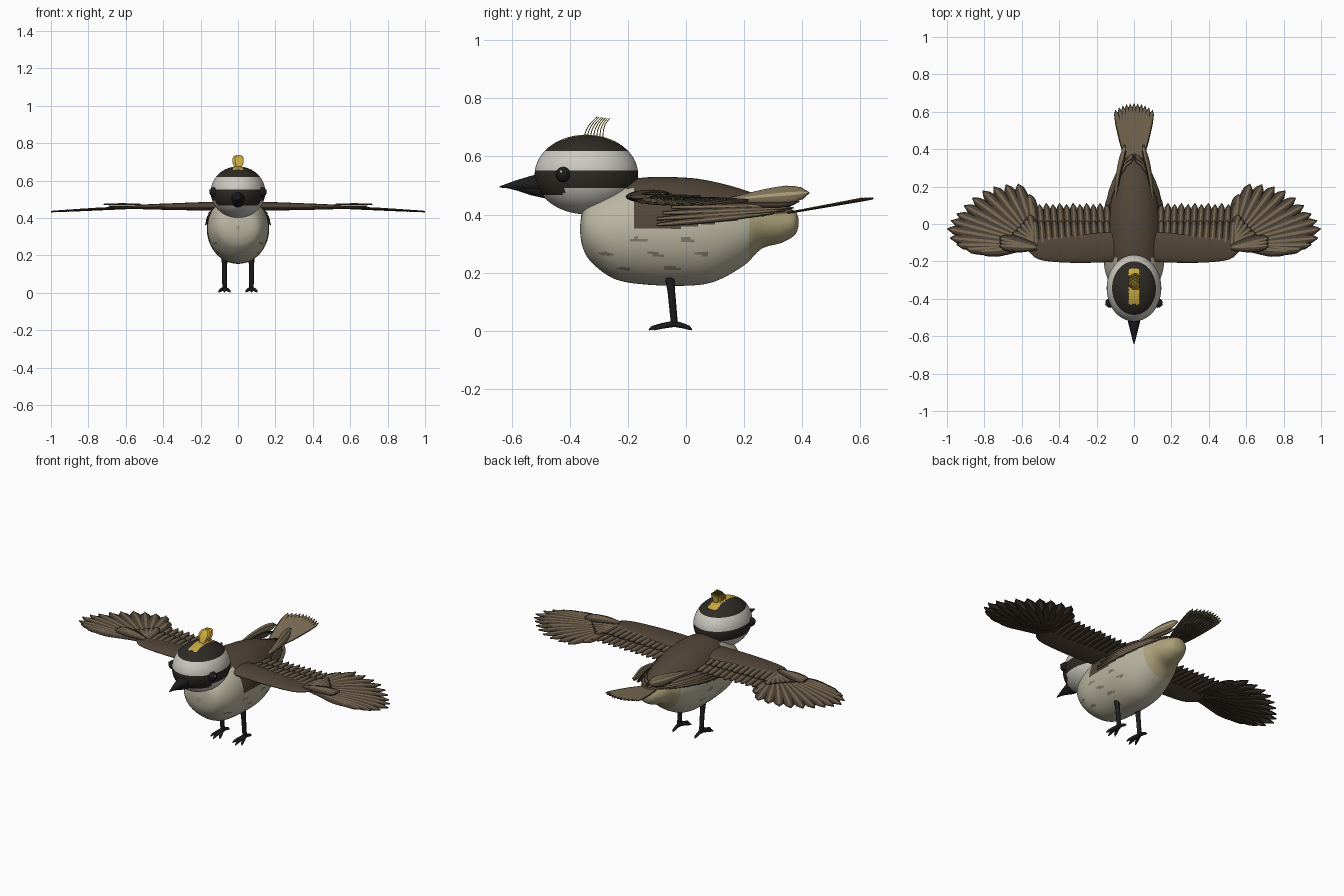
import bpy, math
from mathutils import Vector as V

if "Cube" in bpy.data.objects:
    bpy.data.objects.remove(bpy.data.objects["Cube"])


def mat(name, r, g, b):
    m = bpy.data.materials.new(name)
    m.diffuse_color = (r, g, b, 1)
    m.use_nodes = True
    m.node_tree.nodes["Principled BSDF"].inputs["Base Color"].default_value = m.diffuse_color
    return m


BROWN = mat("brown", .085, .06, .04)
DARK = mat("dark_brown", .05, .036, .025)
TAN = mat("tan", .21, .16, .095)
BUFF = mat("buff", .42, .36, .2)
CREAM = mat("cream", .5, .47, .36)
STREAK = mat("streak", .24, .21, .16)
WHITE = mat("white", .6, .58, .53)
BLACK = mat("black", .028, .023, .018)
JET = mat("jet", .012, .012, .013)
YELLOW = mat("yellow", .6, .4, .05)


def build(name, grids, mats, pick=None, closed=False, mirror=False, thick=0):
    """One object from grids of points; pick(centre, u) chooses the face material."""
    vs, fs, ids = [], [], []
    for g in grids:
        o, m = len(vs), len(g[0])
        vs += [p for row in g for p in row]
        n = m if closed else m - 1
        for i in range(len(g) - 1):
            for j in range(n):
                k = (j + 1) % m
                f = [o + i * m + j, o + i * m + k, o + i * m + m + k, o + i * m + m + j]
                fs.append(f)
                c = sum((V(vs[q]) for q in f), V()) / 4
                ids.append(pick(c, (j + .5) / n) if pick else 0)
        if closed:
            for f in (list(range(o, o + m))[::-1], list(range(len(vs) - m, len(vs)))):
                fs.append(f)
                ids.append(ids[-1])
    me = bpy.data.meshes.new(name)
    me.from_pydata([tuple(v) for v in vs], [], fs)
    for m in mats:
        me.materials.append(m)
    me.polygons.foreach_set("material_index", ids)
    ob = bpy.data.objects.new(name, me)
    bpy.context.collection.objects.link(ob)
    bpy.ops.object.select_all(action='DESELECT')
    ob.select_set(True)
    bpy.context.view_layer.objects.active = ob
    bpy.ops.object.mode_set(mode='EDIT')
    bpy.ops.mesh.select_all(action='SELECT')
    if closed:
        bpy.ops.mesh.normals_make_consistent(inside=False)
    bpy.ops.object.mode_set(mode='OBJECT')
    bpy.ops.object.shade_smooth_by_angle(angle=math.radians(50))
    if thick:
        ob.modifiers.new("thickness", 'SOLIDIFY').thickness = thick
    if mirror:
        ob.modifiers.new("mirror", 'MIRROR')
    return ob


def feather(base, tip, half, up=(0, 0, 1), arch=0.0, root=.4, ridge=.007, n=12):
    base, tip, up = V(base), V(tip), V(up).normalized()
    side = (tip - base).cross(up).normalized()
    rows = []
    for i in range(n + 1):
        t = i / n
        w = half * max(.04, min(1, root + 1.1 * t) * (1 - t ** 5) ** .5)
        c = base.lerp(tip, t) + up * arch * math.sin(math.pi * t)
        rows.append([c + side * w * u + up * ridge * (1 - abs(u)) for u in (-1, -.6, -.2, .2, .6, 1)])
    return rows


def tube(path, n=12, sx=1):
    """Rings round a path of (point, radius)."""
    rows = []
    for i, (p, r) in enumerate(path):
        d = (V(path[min(i + 1, len(path) - 1)][0]) - V(path[max(i - 1, 0)][0])).normalized()
        a = d.cross(V((1, 0, 0))).normalized()
        b = d.cross(a)
        rows.append([V(p) + (a * math.cos(k * math.tau / n) + b * sx * math.sin(k * math.tau / n)) * r
                     for k in range(n)])
    return rows


def spline(pts, per):
    out = []
    for i in range(len(pts) - 1):
        a, b, c, d = (pts[max(0, min(len(pts) - 1, i + k))] for k in (-1, 0, 1, 2))
        for s in range(per):
            t = s / per
            out.append([.5 * (2 * q + (r - p) * t + (2 * p - 5 * q + 4 * r - s2) * t * t
                              + (3 * q - p - 3 * r + s2) * t ** 3) for p, q, r, s2 in zip(a, b, c, d)])
    return out + [list(pts[-1])]


# Body: y, bottom, top, half width
prof = spline([(-.365, .34, .36, .012), (-.355, .285, .42, .085), (-.325, .235, .46, .125),
               (-.25, .18, .5, .155), (-.15, .16, .527, .165), (0, .155, .527, .165),
               (.1, .17, .512, .15), (.2, .225, .485, .122), (.26, .282, .46, .098),
               (.33, .303, .43, .073), (.375, .33, .412, .048), (.388, .362, .385, .01)], 8)


def side_x(y, z):
    _, lo, hi, w = min(prof, key=lambda s: abs(s[0] - y))
    q = min(1, abs(z - (lo + hi) / 2) / ((hi - lo) / 2))
    return w * (1 - q ** 2) ** .5


def body_mat(c, u):
    edge = .35 + .06 * max(0, (c.y + .05) / .43) if c.y > -.18 else .49
    if c.z > edge:
        return 0
    if c.y > .22:
        return 2
    spots = math.sin(c.z * 125) + math.sin(c.y * 38 + c.z * 45)
    return 3 if -.3 < c.y < .08 and .18 < c.z < .33 and abs(c.x) > .06 and spots > 1.6 else 1


rings = []
for y, lo, hi, w in prof:
    rings.append([(w * math.cos(a), y, (lo + hi) / 2 + (hi - lo) / 2 * math.sin(a))
                  for a in (k * math.tau / 128 for k in range(128))])
build("body", [rings], [BROWN, CREAM, BUFF, STREAK], body_mat, closed=True)

# Head with level stripes and a yellow crown patch
HC, HR = V((0, -.343, .538)), V((.146, .178, .137))


def head_mat(c, u):
    if c.z > .617:
        return 2 if abs(c.x) < .028 and -.43 < c.y < -.24 else 0
    if c.z > .553:
        return 1
    return 0 if c.z > (.494 if c.y > -.42 else .47) else 1


rings = []
for i in range(1, 64):
    a = math.pi * i / 64
    rings.append([HC + V((HR.x * math.sin(a) * math.cos(b), HR.y * math.sin(a) * math.sin(b), HR.z * math.cos(a)))
                  for b in (k * math.tau / 80 for k in range(80))])
build("head", [rings], [BLACK, WHITE, YELLOW], head_mat, closed=True)

# Crest of thin raised feathers
crest = [feather((.006 * (-1) ** i, -.352 + .011 * i, .665), (.008 * (-1) ** i, -.305 + .007 * i, .737 - .001 * i),
                 .024, (0, -.8, .5), .008, .5, .002) for i in range(7)]
build("crest", crest, [YELLOW], thick=.0015)

# Beak halves
build("upper_beak", [tube([((0, -.48, .507), .037), ((0, -.53, .506), .028), ((0, -.59, .502), .014),
                           ((0, -.642, .495), .002)], 20, 1.1)], [JET], closed=True)
build("lower_beak", [tube([((0, -.48, .485), .03), ((0, -.53, .488), .022), ((0, -.58, .493), .011),
                           ((0, -.625, .495), .002)], 20, 1.1)], [JET], closed=True)

# Eyes
for s in (-1, 1):
    for name, r, p, m in (("eye", .026, (.127, -.422, .538), JET), ("eye_glint", .005, (.15, -.43, .547), WHITE)):
        bpy.ops.mesh.primitive_uv_sphere_add(segments=24, ring_count=16, radius=r, location=(s * p[0], p[1], p[2]))
        bpy.context.object.name = name
        bpy.context.object.data.materials.append(m)
        bpy.ops.object.shade_smooth()

# Legs and toes
foot = V((.072, -.04, .024))
limbs = [tube([((.072, -.058, .2), .017), ((.072, -.05, .13), .013), (foot, .012), (foot - V((0, 0, .012)), .008)])]
for dx, dy in ((-.03, -.07), (0, -.088), (.03, -.07), (0, .06)):
    limbs.append(tube([(foot, .011), (foot + V((dx * .5, dy * .5, -.007)), .009),
                       (foot + V((dx * .85, dy * .85, -.014)), .007), (foot + V((dx, dy, -.021)), .002)]))
build("legs", limbs, [JET], closed=True, mirror=True)


def shaft(c, u):
    return 1 if .4 < u < .6 else 0 if .2 < u < .8 else 2


# Wing arm: x, middle y, half depth, half height
arm = spline([(.06, -.12, .075, .022), (.16, -.125, .08, .023), (.35, -.135, .072, .018),
              (.5, -.13, .062, .013), (.56, -.115, .035, .008), (.575, -.11, .008, .003)], 5)
build("wing_arm", [[[(x, y + d * math.cos(a), .464 - .01 * x + h * math.sin(a))
                     for a in (k * math.tau / 28 for k in range(28))] for x, y, d, h in arm]],
      [BROWN], closed=True, mirror=True)

# Inner wing feathers, with a shorter covering row on top
inner = [feather((.1 + .035 * i, -.14, .455), (.11 + .036 * i, .112 - .006 * (i % 2), .446 + .0008 * i),
                 .026, root=.8) for i in range(13)]
inner += [feather((.1 + .035 * i, -.14, .466), (.112 + .035 * i, .02, .455 + .0006 * i),
                  .024, root=.8) for i in range(13)]
build("inner_wing_feathers", inner, [BROWN, TAN, DARK], shaft, mirror=True, thick=.003)

# Outer wing feather fan
tips = [(.56, .16), (.62, .215), (.685, .212), (.75, .2), (.81, .178), (.865, .14), (.91, .1), (.95, .055),
        (.98, .018), (1.0, -.025), (.985, -.075), (.95, -.11), (.9, -.135), (.83, -.146)]
fan = [feather((.53 + .002 * i, -.07 - .004 * i, .452), (x, y, .452 - .055 * (x - .54) + .0006 * i),
               .04, root=.3, arch=.004) for i, (x, y) in enumerate(tips)]
fan += [feather((.52, -.1, .462), (.56 + .022 * i, .05 - .024 * i, .462), .03, root=.5) for i in range(7)]
build("outer_wing_feathers", fan, [BROWN, TAN, DARK], shaft, mirror=True, thick=.003)
build("thumb_feathers", [feather((.52, -.125, .47), (.72, -.075 - .02 * i, .47), .033, root=.5, arch=.003)
                         for i in range(3)], [BROWN, TAN, DARK], shaft, mirror=True, thick=.003)

# Striped feathers lying against the flanks
strips = []
for z0, z1, y0, y1 in ((.365, .405, -.1, .3), (.385, .415, -.1, .34), (.405, .422, -.08, .37), (.425, .43, -.05, .36)):
    rows = []
    for i in range(25):
        t = i / 24
        y, zc = y0 + (y1 - y0) * t, z0 + (z1 - z0) * t
        w = .011 * max(.05, math.sin(math.pi * (.08 + .9 * t)))
        rows.append([(side_x(y, zc + w * u) + .004 + .004 * (1 - abs(u)), y, zc + w * u)
                     for u in (-1, -.6, -.2, .2, .6, 1)])
    strips.append(rows)
build("flank_feathers", strips, [BROWN, TAN, DARK], shaft, mirror=True, thick=.003)

# Upright rump feathers beside the tail
build("rump_feathers", [feather((.1, .12, .445), (.05, .425, .475), .036, (1, 0, .25), .014, .15)],
      [TAN, BUFF, TAN], shaft, mirror=True, thick=.01)
build("rump_under_feathers", [feather((.098, .1, .43), (.045, .39, .445), .024, (1, 0, .3), .012, .15)],
      [BROWN, TAN, DARK], shaft, mirror=True, thick=.006)

# Tail fan
tail = []
for i in range(11):
    k = (i - 5) / 5
    tail.append(feather((.03 * k, .33, .402), (.1 * k, .645 - .035 * k * k, .459 - .003 * abs(k) - .0006 * i),
                        .021, root=.6, ridge=.004))
build("tail", tail, [TAN, TAN, DARK], shaft, thick=.003)
